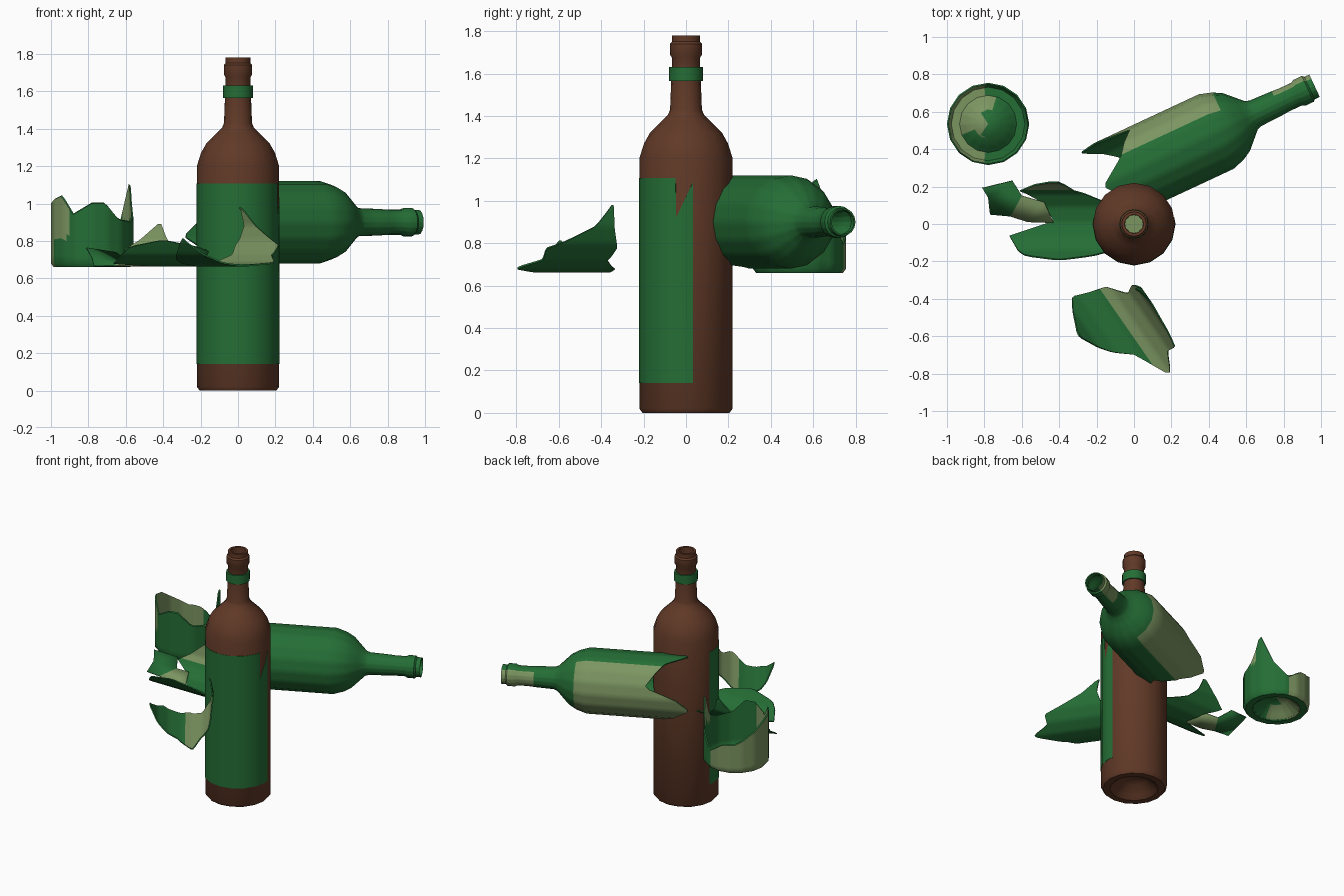
import bpy, bmesh, math
from mathutils import Matrix, Vector

if "Cube" in bpy.data.objects:
    bpy.data.objects.remove(bpy.data.objects["Cube"])


def material(name, rgb):
    m = bpy.data.materials.new(name)
    m.diffuse_color = (*rgb, 1)
    m.use_nodes = True
    m.node_tree.nodes["Principled BSDF"].inputs["Base Color"].default_value = m.diffuse_color
    return m


BROWN = material("brown glass", (0.118, 0.041, 0.020))
GREEN = material("bottle green", (0.018, 0.155, 0.036))
PALE = material("pale olive", (0.200, 0.300, 0.120))
SIDES = 16


def interp(table, a, k=1):
    """Linear lookup in a table of (angle, value, ...)."""
    for p, q in zip(table, table[1:]):
        if a <= q[0]:
            t = max(0, (a - p[0]) / (q[0] - p[0]))
            return p[k] + (q[k] - p[k]) * t
    return table[-1][k]


def facet(a):
    """Radius factor turning a circle into a SIDES-gon."""
    step = 360 / SIDES
    return math.cos(math.radians(step / 2)) / math.cos(math.radians(a % step - step / 2))


def finish(name, bm, mats):
    bmesh.ops.remove_doubles(bm, verts=bm.verts, dist=1e-5)
    bmesh.ops.dissolve_degenerate(bm, edges=bm.edges, dist=1e-5)
    bmesh.ops.recalc_face_normals(bm, faces=bm.faces)
    me = bpy.data.meshes.new(name)
    bm.to_mesh(me)
    bm.free()
    for m in mats:
        me.materials.append(m)
    ob = bpy.data.objects.new(name, me)
    bpy.context.collection.objects.link(ob)
    bpy.ops.object.select_all(action='DESELECT')
    ob.select_set(True)
    bpy.context.view_layer.objects.active = ob
    bpy.ops.object.shade_smooth_by_angle(angle=math.radians(40))
    return ob


def shell(name, angles, column, mats, closed=True, thick=0.008, lift=0.0,
          matrix=Matrix(), paint=None):
    """Sweep column(angle) -> [(radius, height)] round local z, with a wall thickness."""
    bm = bmesh.new()
    layers = []
    for d, up in ([(0, 0), (thick, lift)] if thick else [(0, 0)]):
        layers.append([])
        for a in angles:
            c, s = math.cos(math.radians(a)), math.sin(math.radians(a))
            layers[-1].append([])
            for r, h in column(a):
                r = max(r * facet(a) - d, 0)
                layers[-1][-1].append(bm.verts.new(matrix @ Vector((r * c, r * s, h + up))))
    n, rows = len(angles), len(layers[0][0])
    for k, L in enumerate(layers):
        for i in range(n if closed else n - 1):
            a = angles[i] + (angles[1] - angles[0]) / 2
            ca, cb = column(angles[i]), column(angles[(i + 1) % n])
            for j in range(rows - 1):
                f = bm.faces.new((L[i][j], L[(i + 1) % n][j], L[(i + 1) % n][j + 1], L[i][j + 1]))
                h = (ca[j][1] + ca[j + 1][1] + cb[j][1] + cb[j + 1][1]) / 4
                f.material_index = paint(k, a, h, f.calc_center_median()) if paint else 0
    if thick:
        A, B = layers
        for i in range(n if closed else n - 1):
            for j in (0, rows - 1):
                if column(angles[i])[j][0] > 0:
                    m = (i + 1) % n
                    bm.faces.new((A[i][j], A[m][j], B[m][j], B[i][j]))
        if not closed:
            for i in (0, n - 1):
                for j in range(rows - 1):
                    bm.faces.new((A[i][j], A[i][j + 1], B[i][j + 1], B[i][j]))
    return finish(name, bm, mats)


def ring(n):
    return [i * 360 / n for i in range(n)]


def span(a, b, n):
    return [a + (b - a) * i / n for i in range(n + 1)]


# Shared bottle profile
PUNT = [(0, .09), (.08, .075), (.13, .025), (.16, 0), (.205, 0), (.22, .02)]
SHOULDER = [(.22, 1.20), (.198, 1.27), (.17, 1.32), (.12, 1.37), (.085, 1.405), (.075, 1.43)]
NECK = [(.07, 1.56), (.067, 1.60), (.067, 1.675), (.076, 1.69), (.076, 1.74), (.066, 1.75), (.066, 1.78)]

# Intact brown bottle with an open mouth
whole = PUNT + SHOULDER + NECK + [(.05, 1.78), (.048, 1.66), (0, 1.66)]
shell("brown_bottle", ring(SIDES), lambda a: whole, [BROWN, PALE], thick=0,
      paint=lambda k, a, h, co: 1 if h == 1.66 else 0)

# Wrap-round label with a torn corner on the right
def label_column(a):
    top = 1.107 if a <= 347 else .92 + (a - 347.5) / 21.5 * .17
    return [(.222, .142), (.222, top)]

shell("bottle_label", [171] + [180 + 22.5 * i for i in range(8)] + [347, 347.5, 360, 369],
      label_column, [GREEN], closed=False, thick=.006)

# Neck band
shell("neck_band", ring(SIDES), lambda a: [(.079, 1.565), (.079, 1.63)], [GREEN], thick=.014)

# Broken upper half lying on its side
BREAK = [(0, .58), (20, .79), (65, .68), (93, .53), (130, .63), (180, .72), (220, .60),
         (260, .76), (300, .66), (340, .49), (360, .58)]

def broken_column(a):
    body = [(.22, h) for h in span(interp(BREAK, a), 1.20, 12)[:-1]]
    return body + SHOULDER + [(.0725, 1.5)] + NECK

def broken_paint(k, a, h, co):
    if k:
        return 0
    side = (a + 180) % 360 - 180
    if h < 1.29:
        return int(-65 < side < 60)
    return int(h > 1.55 and -60 < side < 50)

ca, sa = math.cos(math.radians(25)), math.sin(math.radians(25))
lying = Matrix(((-sa, 0, ca, -.648), (ca, 0, sa, -.013), (0, 1, 0, .9), (0, 0, 0, 1)))
shell("broken_bottle_top", ring(64), broken_column, [GREEN, PALE], matrix=lying, paint=broken_paint)

# Broken bottle base standing upright
RIM = [(0, .93), (10, 1.0), (20, 1.12), (45, .90), (72, .79), (100, .86), (125, .87), (160, .95),
       (180, 1.0), (222, 1.04), (242, .94), (270, 1.0), (288, 1.0), (312, .91), (340, .90), (360, .93)]

def base_column(a):
    return PUNT + [(.22, h) for h in span(.02, interp(RIM, a) - .66, 8)[1:]]

def base_paint(k, a, h, co):
    if k:
        return int(co.x < -.8 or (a < 40 and co.z > .9))
    if h < .01:
        return 0
    return int(75 < a < 200 or (a < 238 and a > 180 and co.z > .82) or (a < 12 and co.z > .9))

shell("broken_bottle_base", ring(64), base_column, [GREEN, PALE], lift=.006,
      matrix=Matrix.Translation((-.78, .535, .66)), paint=base_paint)


# Curved shards: angle 0 is the lowest line, table gives the start and end along the axis
def shard(name, normal, origin, table, paint):
    nx, ny = normal
    m = Matrix(((0, nx, ny, origin[0]), (0, ny, -nx, origin[1]), (-1, 0, 0, origin[2]), (0, 0, 0, 1)))

    def column(a):
        return [(.22, v) for v in span(interp(table, a, 1), interp(table, a, 2), 8)]
    shell(name, span(table[0][0], table[-1][0], 40), column, [GREEN, PALE], closed=False,
          matrix=m, paint=paint)


shard("front_shard", (.82, .57), (-.312, -.217, .882),
      [(-71, .318, .324), (-32, .129, .49), (-5, .165, .574), (18, .19, .75), (24, .22, .765),
       (41, .286, .66), (60, .262, .667), (72, .28, .55), (90, .30, .401), (117, .288, .296)],
      lambda k, a, h, co: int(k == 1 and a > 8))
shard("side_shard", (0, 1), (0, .01, .882),
      [(-68, -.42, -.38), (-58, -.58, -.22), (-45, -.62, -.12), (-20, -.665, -.05), (2, -.43, 0),
       (30, -.49, -.15), (52, -.61, -.32), (70, -.52, -.38), (92, -.43, -.41)],
      lambda k, a, h, co: int(k == 1 and a > 55))

# Small flat shard in two colours
P = [(-.81, .19, .765), (-.65, .23, .74), (-.60, .15, .70), (-.48, .115, .72), (-.43, .005, .67),
     (-.57, .01, .67), (-.66, .04, .67), (-.77, .05, .67), (-.78, .14, .71)]
bm = bmesh.new()
vs = [bm.verts.new(p) for p in P]
for ids, mat in (((0, 1, 2, 6, 7, 8), 0), ((2, 3, 4, 5, 6), 1)):
    bm.faces.new([vs[i] for i in ids]).material_index = mat
bmesh.ops.triangulate(bm, faces=bm.faces)
small = finish("small_shard", bm, [GREEN, PALE])
solid = small.modifiers.new("thickness", 'SOLIDIFY')
solid.thickness = .006
